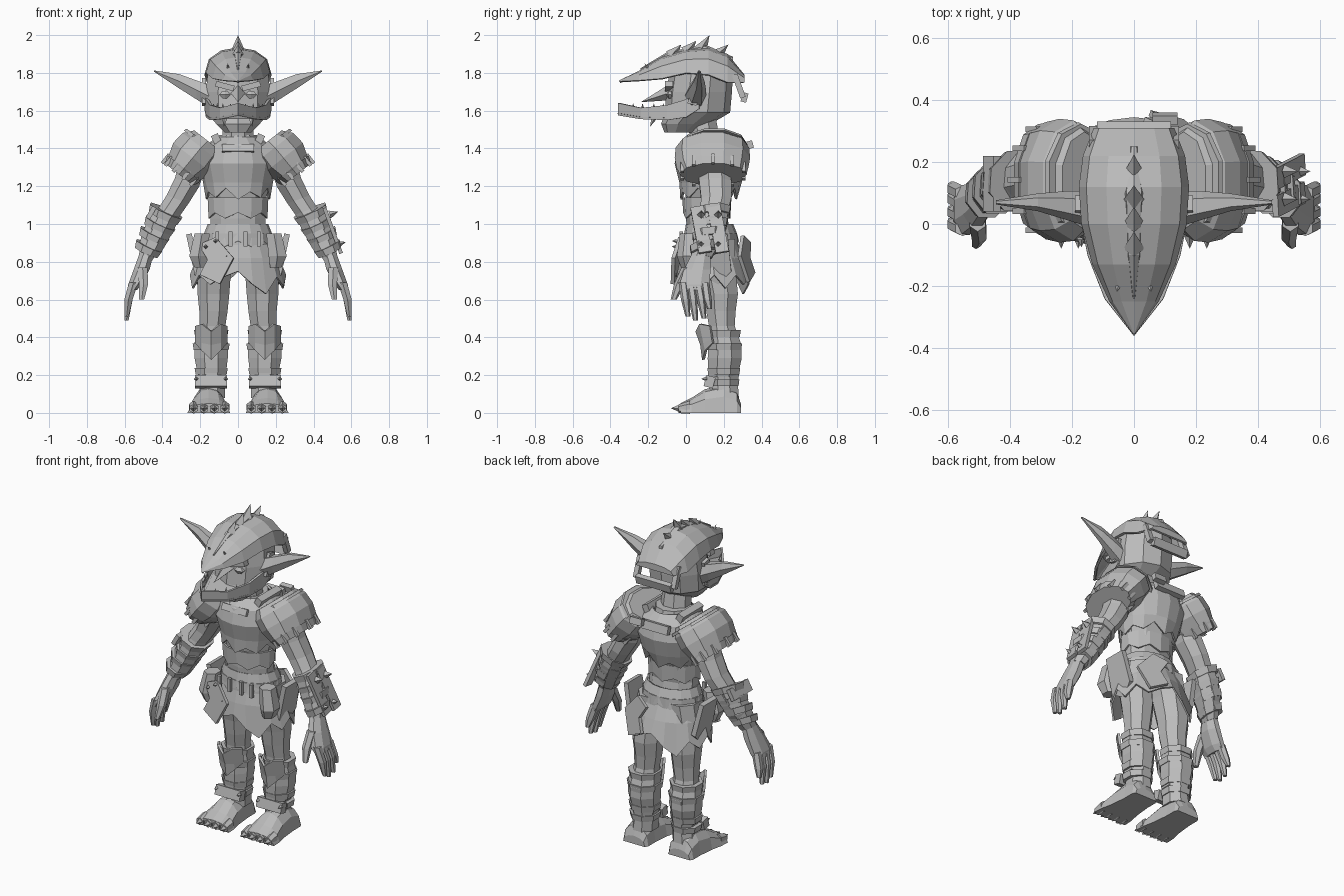
import bpy, bmesh
from math import sin, cos, pi, radians
from mathutils import Vector, Euler

cube = bpy.data.objects.get("Cube")
if cube:
    bpy.data.objects.remove(cube)

grey = bpy.data.materials.new("plain_grey")
grey.use_nodes = True
grey.diffuse_color = (.5, .5, .5, 1)
grey.node_tree.nodes["Principled BSDF"].inputs["Base Color"].default_value = (.5, .5, .5, 1)


def turn(x=0, y=0, z=0):
    return Euler((radians(x), radians(y), radians(z))).to_matrix()


def add(name, verts, faces, both=False, thick=0):
    """Make one object, or a left and right pair."""
    sides = (("left_", 1), ("right_", -1)) if both else (("", 1),)
    for prefix, sign in sides:
        mesh = bpy.data.meshes.new(prefix + name)
        mesh.from_pydata([(v[0] * sign, v[1], v[2]) for v in verts], [], faces)
        bm = bmesh.new()
        bm.from_mesh(mesh)
        bmesh.ops.remove_doubles(bm, verts=bm.verts, dist=.0005)
        bmesh.ops.recalc_face_normals(bm, faces=bm.faces)
        bm.to_mesh(mesh)
        bm.free()
        mesh.materials.append(grey)
        obj = bpy.data.objects.new(prefix + name, mesh)
        bpy.context.collection.objects.link(obj)
        if thick:
            solid = obj.modifiers.new("thickness", "SOLIDIFY")
            solid.thickness = thick


def grid_faces(rows, cols, wrap):
    last = cols if wrap else cols - 1
    return [(r * cols + c, r * cols + (c + 1) % cols,
             (r + 1) * cols + (c + 1) % cols, (r + 1) * cols + c)
            for r in range(rows - 1) for c in range(last)]


def loft(name, rings, n=8, tilt=turn(), both=False):
    """Closed body through elliptical rings (x, y, z, radius, radius)."""
    verts, grow = [], 1 / cos(pi / n)
    for x, y, z, a, b in rings:
        for k in range(n):
            t = 2 * pi * (k + .5) / n
            verts.append(Vector((x, y, z)) + tilt @ Vector((a * grow * cos(t), b * grow * sin(t), 0)))
    faces = grid_faces(len(rings), n, True)
    top = (len(rings) - 1) * n
    add(name, verts, faces + [tuple(range(n)), tuple(range(top, top + n))], both)


def arch(name, stations, x=0, steps=6, closed=False, both=False, thick=0):
    """Vaulted shell along y through stations (y, half width, rim, top)."""
    verts = []
    for y, w, rim, top in stations:
        for k in range(steps + 1):
            t = pi * k / steps
            verts.append((x + w * cos(t), y, rim + (top - rim) * sin(t) ** .8))
    cols, rows = steps + 1, len(stations)
    faces = grid_faces(rows, cols, closed)
    faces.append(tuple(range((rows - 1) * cols, rows * cols)))
    if closed:
        faces.append(tuple(range(cols)))
    add(name, verts, faces, both, thick)


def ragged(name, rings, n, drops, thick=.012):
    """Open skirt whose last ring hangs in uneven points."""
    verts = []
    for i, (y, z, a, b) in enumerate(rings):
        for k in range(n):
            t = 2 * pi * k / n - pi / 2
            drop = drops[k % len(drops)] if i == len(rings) - 1 else 0
            verts.append((a * cos(t), y + b * sin(t), z - drop))
    add(name, verts, grid_faces(len(rings), n, True), thick=thick)


def plate(name, outline, depth, loc, tilt=turn(), both=False):
    """Flat outline in x and z, extruded along y, then turned and placed."""
    n = len(outline)
    verts = [Vector(loc) + tilt @ Vector((x, s * depth / 2, z)) for s in (-1, 1) for x, z in outline]
    faces = [tuple(range(n)), tuple(range(n, 2 * n))]
    faces += [(k, (k + 1) % n, n + (k + 1) % n, n + k) for k in range(n)]
    add(name, verts, faces, both)


def box(name, size, loc, tilt=turn(), both=False):
    w, d, h = size[0] / 2, size[1], size[2] / 2
    plate(name, [(-w, -h), (w, -h), (w, h), (-w, h)], d, loc, tilt, both)


def spike(name, base, tip, r, both=False, n=4):
    base, tip = Vector(base), Vector(tip)
    spin = (tip - base).to_track_quat("Z", "Y").to_matrix()
    verts = [base + spin @ Vector((r * cos(2 * pi * k / n), r * sin(2 * pi * k / n), 0)) for k in range(n)]
    add(name, verts + [tip], [(k, (k + 1) % n, n) for k in range(n)] + [tuple(range(n))], both)


# Head, neck and face
loft("neck", [(0, .11, 1.38, .09, .08), (0, .08, 1.58, .075, .075)])
loft("head", [(0, -.03, 1.485, .07, .08), (0, .0, 1.53, .115, .125), (0, .06, 1.59, .165, .165),
              (0, .07, 1.7, .17, .165), (0, .08, 1.8, .16, .16), (0, .09, 1.88, .08, .1)], 10)
spike("nose", (0, -.07, 1.7), (0, -.24, 1.645), .045)
loft("eye", [(.07, -.085, 1.665, .012, .008), (.07, -.085, 1.685, .03, .018),
             (.07, -.085, 1.705, .012, .008)], 6, both=True)
box("brow", (.1, .04, .03), (.07, -.09, 1.73), turn(y=-15), both=True)
loft("ear", [(.15, .05, 1.675, .06, .05), (.22, .06, 1.71, .05, .04),
             (.31, .07, 1.755, .038, .025), (.445, .07, 1.81, .003, .006)], 6, turn(y=90), True)
box("ear_plate", (.02, .05, .14), (.18, .05, 1.7), turn(x=-15), both=True)

# Jutting lower jaw: a pointed wall with a floor
path = [(.178, .07, 1.72, 1.61), (.17, .0, 1.66, 1.565), (.15, -.1, 1.63, 1.55), (.095, -.24, 1.615, 1.555), (0, -.36, 1.64, 1.575)]
path += [(-x, y, top, low) for x, y, top, low in path[-2::-1]]
wall = [(x, y, top) for x, y, top, low in path] + [(x, y, low) for x, y, top, low in path]
add("jaw_guard", wall, grid_faces(2, len(path), False), thick=.015)
add("jaw_floor", wall[len(path):], [tuple(range(len(path)))], thick=.012)
for i, (x, y) in enumerate([(.04, -.28), (.08, -.23), (.11, -.17), (.13, -.12)]):
    spike(f"tooth_{i}", (x, y, 1.6), (x, y, 1.64), .012, True)
spike("jaw_tusk", (.07, -.17, 1.56), (.075, -.19, 1.515), .015, True)

# Beaked helmet with crest
arch("helmet", [(-.355, .003, 1.755, 1.76), (-.25, .08, 1.76, 1.81), (-.13, .135, 1.77, 1.885),
                (0, .17, 1.8, 1.925), (.12, .178, 1.79, 1.935), (.22, .165, 1.75, 1.9),
                (.31, .13, 1.75, 1.79)], thick=.015)
for i, (y, z, rise, size) in enumerate(((-.08, 1.89, .06, .035), (0, 1.91, .06, .035), (.07, 1.91, .09, .04), (.17, 1.9, .05, .03))):
    spike(f"crest_{i}", (0, y, z), (0, y + .055, z + rise), size)
arch("crest_ridge", [(-.24, .004, 1.81, 1.825), (-.1, .025, 1.87, 1.91),
                     (.1, .035, 1.91, 1.95), (.25, .012, 1.86, 1.885)], steps=4, closed=True)
spike("brow_horn", (.05, -.19, 1.81), (.055, -.22, 1.85), .014, True)
box("nape_strap", (.24, .03, .05), (0, .31, 1.67), turn(x=-15))
box("nape_side_strap", (.03, .03, .13), (.13, .28, 1.73), turn(x=20), True)

# Torso and chest armour
loft("torso", [(0, .13, .88, .15, .11), (0, .11, 1.03, .145, .105), (0, .12, 1.14, .15, .115),
               (0, .13, 1.22, .17, .14), (0, .13, 1.35, .19, .16), (0, .13, 1.43, .13, .12)], 10)
ragged("breastplate", [(.13, 1.46, .11, .12), (.13, 1.41, .18, .17), (.13, 1.32, .21, .19),
                       (.13, 1.22, .185, .165), (.12, 1.17, .17, .15)], 16, (.04, 0, .03, -.02))
ragged("belly_band", [(.11, 1.14, .165, .13), (.11, 1.06, .16, .125)], 14, (0, .03))
loft("collar", [(0, .12, 1.42, .11, .11), (0, .12, 1.47, .1, .1)], 10)
box("chest_bar", (.17, .02, .04), (0, -.03, 1.4), turn(x=-25))
box("back_bar", (.2, .03, .05), (0, .31, 1.4), turn(x=15))
box("back_buckle", (.08, .03, .04), (.1, .34, 1.42), turn(x=15))
box("shoulder_strap", (.04, .2, .05), (.115, .13, 1.45), turn(y=25), True)

# Shoulder armour, leaning outward along each arm
lean = turn(y=-38)
loft("shoulder_guard", [(.16, .14, 1.44, .09, .15), (.195, .14, 1.405, .125, .185), (.24, .14, 1.35, .13, .19),
                        (.285, .14, 1.295, .105, .18), (.31, .145, 1.265, .085, .165)], 10, lean, True)
loft("shoulder_flange", [(.17, .15, 1.425, .13, .165), (.18, .15, 1.412, .135, .17)], 10, lean, True)
loft("shoulder_trim", [(.285, .14, 1.295, .112, .178), (.312, .145, 1.262, .095, .168)], 10, lean, True)
for k in range(10):
    t = 2 * pi * k / 10
    spot = Vector((.3, .143, 1.28)) + lean @ Vector((.105 * cos(t), .172 * sin(t), 0))
    box(f"trim_stitch_{k}", (.018, .018, .06), spot, lean, True)

# Arms and bracers
loft("arm", [(.24, .15, 1.32, .07, .08), (.27, .155, 1.22, .068, .085), (.32, .16, 1.13, .062, .08),
             (.36, .15, 1.07, .06, .075), (.4, .14, 1.01, .065, .08), (.45, .12, .92, .058, .075),
             (.49, .08, .82, .038, .055)], 8, turn(y=-20), True)
slope = turn(x=8, y=-25)
loft("bracer", [(.385, .14, 1.045, .075, .085), (.44, .12, .93, .07, .08), (.475, .1, .85, .058, .068)], 8, slope, True)
for i, (x, y, z, r) in enumerate(((.38, .14, 1.05, .08), (.41, .13, .985, .073), (.44, .12, .93, .07), (.47, .1, .865, .062))):
    loft(f"bracer_band_{i}", [(x, y, z + .02, r + .012, r + .017), (x + .015, y, z - .015, r + .003, r + .01)], 8, slope, True)
for y in (.08, .17):
    box(f"bracer_plate_{y}", (.02, .07, .26), (.5, y, .97), turn(x=10, y=-20))
    for x, z in ((.485, 1.05), (.525, .89)):
        spike(f"bracer_stud_{y}_{z}", (x, y, z), (x + .045, y, z + .015), .022)
box("bracer_cuff", (.025, .18, .07), (-.46, .13, 1.06), turn(y=30))

# Hands
loft("palm", [(.485, .08, .84, .038, .05), (.51, .06, .76, .042, .07), (.545, .045, .68, .036, .08),
              (.56, .045, .65, .025, .075)], 8, both=True)
for i, (y, tip_y, z) in enumerate(((-.015, .01, .51), (.025, .05, .49), (.065, .095, .5), (.1, .125, .55))):
    loft(f"finger_{i}", [(.553, y, .69, .024, .021), (.58, (y + tip_y) / 2, .6, .022, .021),
                         (.59, tip_y, z, .011, .011)], 6, both=True)
loft("thumb", [(.505, .01, .77, .026, .03), (.5, -.035, .68, .024, .025), (.51, -.065, .6, .013, .014)], 6, both=True)

# Belt, skirt and hip gear
loft("belt", [(0, .13, .89, .185, .145), (0, .13, .95, .18, .14)], 12)
ragged("waist_cloth", [(.125, 1, .16, .125), (.13, .95, .18, .14), (.13, .91, .19, .15)], 16, (0, .03))
ragged("skirt", [(.13, .92, .175, .135), (.14, .82, .22, .17), (.15, .74, .255, .195)],
       20, (-.01, .06, .11, .02, .07, .01, .08, .01, .06, .02), .01)
for x in (-.11, -.04, .04, .11):
    box(f"belt_loop_{x}", (.02, .02, .08), (x, -.025, .92))
patch = [(-.09, .06), (0, .1), (.1, -.01), (.03, -.15), (-.08, -.1), (-.04, -.02)]
plate("front_patch", patch, .02, (-.12, -.045, .83), turn(x=-8, z=-12))
plate("back_patch", patch, .02, (.12, .315, .84), turn(x=10, z=-20))
for x, z in ((-.17, .88), (-.12, .91), (-.06, .83), (-.1, .73)):
    spike(f"patch_stud_{z}", (x, -.05, z), (x, -.075, z), .012)
flap = [(-.07, .12), (.07, .12), (.09, -.08), (.02, -.15), (-.07, -.1)]
plate("hip_flap", flap, .03, (.235, .15, .83), turn(z=90) @ turn(x=12), True)
loft("pouch", [(.2, .02, .77, .03, .04), (.21, .015, .83, .048, .055), (.19, .02, .95, .04, .045)], 6, both=True)

# Legs
loft("leg", [(.1, .15, .92, .09, .11), (.125, .16, .78, .09, .1), (.13, .185, .63, .084, .09),
             (.13, .185, .54, .075, .078), (.135, .19, .46, .068, .068), (.14, .21, .35, .08, .085),
             (.135, .2, .15, .065, .075), (.14, .2, .08, .07, .08)], 8, both=True)
loft("shin_guard", [(.138, .195, .19, .072, .078), (.142, .205, .29, .088, .09), (.142, .205, .37, .088, .085),
                    (.14, .195, .43, .078, .075)], 8, both=True)
for z, r in ((.42, .085), (.35, .092), (.22, .082), (.16, .078)):
    loft(f"shin_band_{z}", [(.142, .2, z - .018, r, r), (.142, .2, z + .018, r + .006, r + .005)], 8, both=True)

# Flared knee guards wrapping the front of each shin
guard = []
for reach, heights in ((.13, (.46, .47, .43, .47, .46)), (.105, (.39, .37, .36, .37, .39)), (.095, (.37, .33, .28, .33, .37))):
    for k, z in enumerate(heights):
        t = radians(-65 + k * 65 / 2)
        guard.append((.142 + .095 * sin(t), .18 - reach * cos(t), z))
add("knee_guard", guard, grid_faces(3, 5, False), True, .015)
box("ankle_buckle", (.17, .05, .06), (.142, .125, .165), turn(x=-15), True)
for x in (.065, .22):
    spike(f"ankle_stud_{x}", (x, .11, .18), (x, .08, .18), .014, True)

# Feet with clawed toes
arch("foot", [(.29, .075, 0, .05), (.27, .085, 0, .11), (.2, .085, 0, .15), (.1, .095, 0, .125),
              (.03, .11, 0, .08), (-.03, .113, 0, .05)], .155, 6, True, True)
for i, x in enumerate((.07, .125, .18, .235)):
    loft(f"toe_{i}", [(x, .02, .03, .024, .03), (x, -.04, .022, .022, .02)], 6, turn(x=90), True)
    spike(f"claw_{i}", (x, -.035, .024), (x, -.08, .025), .02, True)
